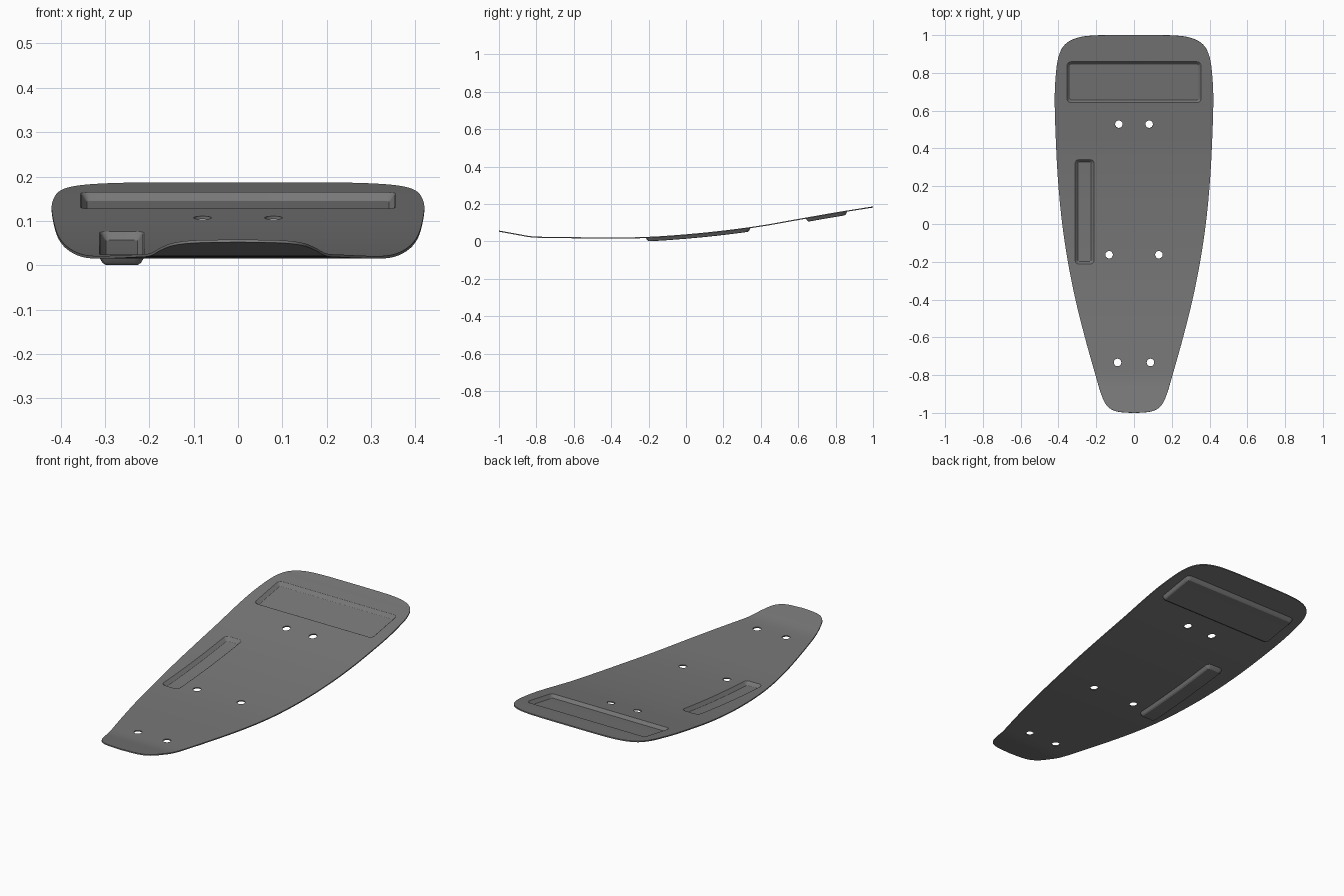
import bpy, bmesh, math
from mathutils import Vector

old = bpy.data.objects.get("Cube")
if old:
    bpy.data.objects.remove(old, do_unlink=True)

THICKNESS = 0.006
DEPTH = 0.018

# Half outline of the deck, back to nose (x, y)
HALF = [(0, 1), (0.2, 0.998), (0.3, 0.985), (0.365, 0.95), (0.398, 0.89), (0.413, 0.8),
        (0.42, 0.65), (0.412, 0.4), (0.4, 0.2), (0.38, 0), (0.35, -0.2), (0.31, -0.4),
        (0.26, -0.6), (0.204, -0.8), (0.17, -0.91), (0.14, -0.965), (0.09, -0.992), (0, -1)]
# Lengthwise rise of the deck (y, z)
RISE = [(-1, 0.058), (-0.9, 0.04), (-0.82, 0.027), (-0.7, 0.024), (-0.4, 0.021),
        (-0.2, 0.0245), (0, 0.038), (0.2, 0.058), (0.4, 0.085), (0.6, 0.12),
        (0.8, 0.155), (1, 0.187)]


def smooth_path(points, steps):
    """Catmull-Rom curve through the points."""
    p = [Vector(q) for q in points]
    p = [2 * p[0] - p[1]] + p + [2 * p[-1] - p[-2]]
    out = []
    for a, b, c, d in zip(p, p[1:], p[2:], p[3:]):
        for k in range(steps):
            t = k / steps
            out.append(0.5 * (2 * b + (c - a) * t + (2 * a - 5 * b + 4 * c - d) * t * t
                              + (3 * b - a - 3 * c + d) * t ** 3))
    return out + [p[-2]]


RISE_PATH = smooth_path(RISE, 8)


def rise(y):
    for a, b in zip(RISE_PATH, RISE_PATH[1:]):
        if y <= b.x:
            return a.y + (b.y - a.y) * (y - a.x) / (b.x - a.x)
    return RISE_PATH[-1].y


def rounded_rect(x0, x1, y0, y1, r, inset):
    r -= inset
    x0, x1, y0, y1 = x0 + inset + r, x1 - inset - r, y0 + inset + r, y1 - inset - r
    pts = []
    for i, (cx, cy) in enumerate([(x1, y1), (x0, y1), (x0, y0), (x1, y0)]):
        for k in range(6):
            a = (i + k / 5) * math.pi / 2
            pts.append((cx + r * math.cos(a), cy + r * math.sin(a)))
    return pts


bm = bmesh.new()


def ring(points, z=0.0):
    return [bm.verts.new((p[0], p[1], z)) for p in points]


def loop_edges(verts):
    return [bm.edges.new((a, b)) for a, b in zip(verts, verts[1:] + verts[:1])]


# Deck outline, mirrored
right = smooth_path(HALF, 5)
left = [Vector((-p.x, p.y)) for p in right[1:-1]]
boundary = loop_edges(ring(right + left[::-1]))

# Bolt holes in mirrored pairs
for x, y in [(0.08, 0.528), (0.132, -0.163), (0.087, -0.733)]:
    for side in (-1, 1):
        circle = [(side * x + 0.02 * math.cos(k * math.tau / 24),
                   y + 0.02 * math.sin(k * math.tau / 24)) for k in range(24)]
        boundary += loop_edges(ring(circle))

# Recessed trays: rim, sloping wall, floor
tray_rings = []
for box in [(-0.355, 0.355, 0.642, 0.86), (-0.312, -0.212, -0.213, 0.343)]:
    rings = [ring(rounded_rect(*box, 0.022, inset), -DEPTH * f)
             for inset, f in [(0, 0), (0.003, 0.12), (0.011, 0.85), (0.015, 1)]]
    boundary += loop_edges(rings[0])
    tray_rings.append(rings)

bmesh.ops.triangle_fill(bm, use_beauty=True, edges=boundary, normal=(0, 0, 1))
for rings in tray_rings:
    for a, b in zip(rings, rings[1:]):
        n = len(a)
        for i in range(n):
            j = (i + 1) % n
            bm.faces.new((a[i], a[j], b[j], b[i]))
    bm.faces.new(rings[-1])

# Slice across the length, then lift to the curve
for k in range(-49, 50):
    bmesh.ops.bisect_plane(bm, geom=bm.verts[:] + bm.edges[:] + bm.faces[:], dist=1e-5,
                           plane_co=(0, k / 50, 0), plane_no=(0, 1, 0))
bm.normal_update()
for f in bm.faces:
    if f.normal.z < 0:
        f.normal_flip()
for v in bm.verts:
    v.co.z += rise(v.co.y)

mesh = bpy.data.meshes.new("deck_plate")
bm.to_mesh(mesh)
bm.free()
deck = bpy.data.objects.new("deck_plate", mesh)
bpy.context.collection.objects.link(deck)

# Plate thickness
solid = deck.modifiers.new("thickness", "SOLIDIFY")
solid.thickness = THICKNESS
solid.offset = -1

# Dark grey material
grey = bpy.data.materials.new("dark_grey")
grey.use_nodes = True
colour = (0.19, 0.19, 0.19, 1)
grey.diffuse_color = colour
grey.node_tree.nodes["Principled BSDF"].inputs["Base Color"].default_value = colour
mesh.materials.append(grey)

bpy.context.view_layer.objects.active = deck
deck.select_set(True)
bpy.ops.object.modifier_apply(modifier=solid.name)
bpy.ops.object.shade_smooth_by_angle(angle=math.radians(25))
